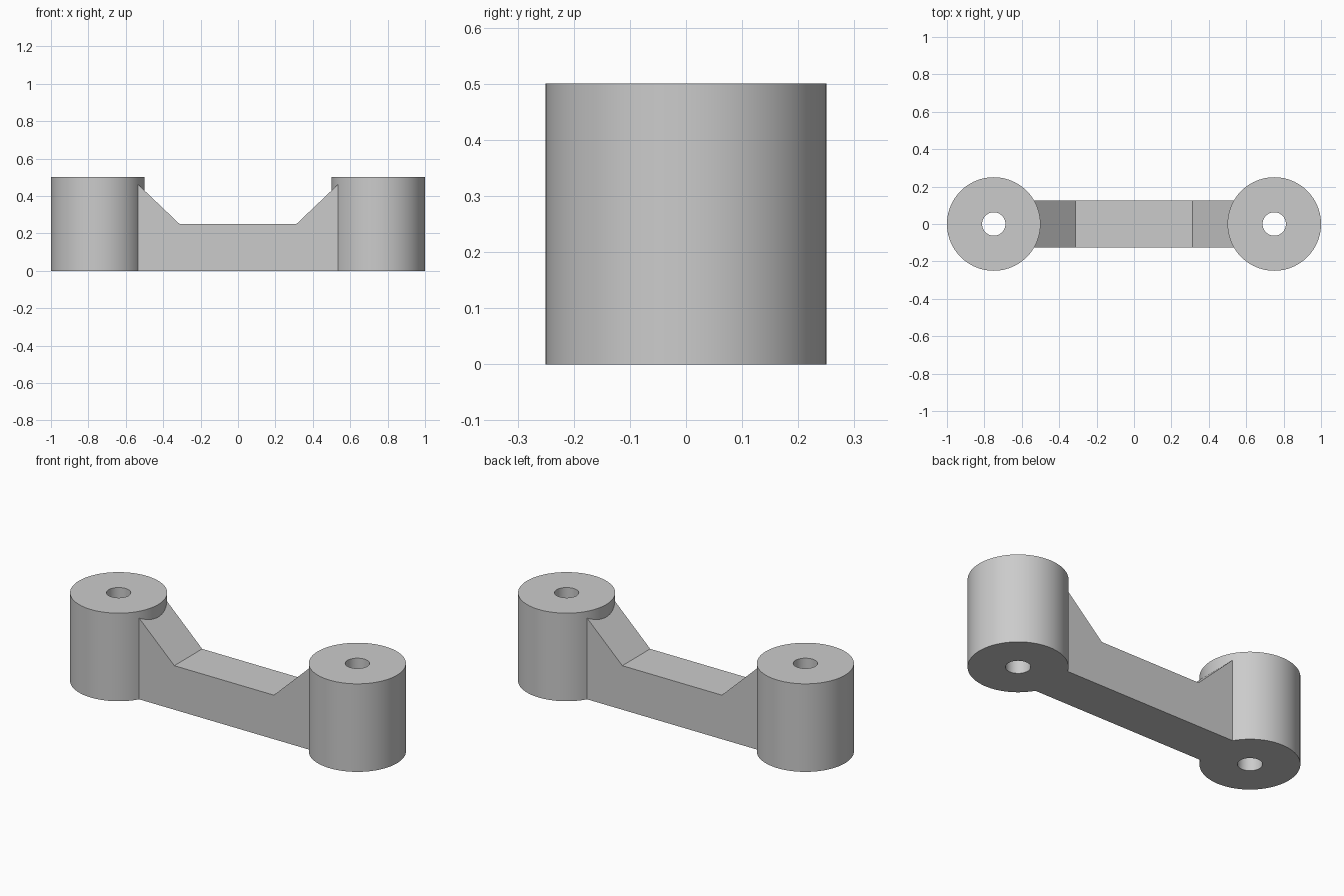
import bpy
import bmesh

if "Cube" in bpy.data.objects:
    bpy.data.objects.remove(bpy.data.objects["Cube"], do_unlink=True)

HEIGHT, BOSS_X, BOSS_R, BORE_R, HALF_WIDTH = 0.5, 0.75, 0.25, 0.0625, 0.125

grey = bpy.data.materials.new("light_grey")
grey.use_nodes = True
grey.diffuse_color = (0.6, 0.6, 0.6, 1)
grey.node_tree.nodes["Principled BSDF"].inputs["Base Color"].default_value = grey.diffuse_color


def cylinder(name, x, radius, overshoot=0.0):
    bpy.ops.mesh.primitive_cylinder_add(
        vertices=96, radius=radius, depth=HEIGHT + 2 * overshoot,
        location=(x, 0, HEIGHT / 2))
    obj = bpy.context.object
    obj.name = name
    obj.data.materials.append(grey)
    return obj


def combine(target, tool, operation):
    mod = target.modifiers.new(tool.name, 'BOOLEAN')
    mod.operation = operation
    mod.solver = 'EXACT'
    mod.object = tool
    bpy.context.view_layer.objects.active = target
    bpy.ops.object.modifier_apply(modifier=mod.name)
    bpy.data.objects.remove(tool, do_unlink=True)


# Connecting arm: side profile with ramps rising into each boss
half = [(0.3125, 0.25), (0.56, 0.486), (0.65, 0.486), (0.65, 0)]
profile = half + [(-x, z) for x, z in reversed(half)]
bm = bmesh.new()
face = bm.faces.new([bm.verts.new((x, -HALF_WIDTH, z)) for x, z in profile])
side = bmesh.ops.extrude_face_region(bm, geom=[face])["geom"]
bmesh.ops.translate(bm, vec=(0, 2 * HALF_WIDTH, 0),
                    verts=[v for v in side if isinstance(v, bmesh.types.BMVert)])
bmesh.ops.recalc_face_normals(bm, faces=bm.faces)
mesh = bpy.data.meshes.new("link_arm")
bm.to_mesh(mesh)
bm.free()
mesh.materials.append(grey)
arm = bpy.data.objects.new("link_arm", mesh)
bpy.context.collection.objects.link(arm)

# Round bosses joined at both ends, then bored through
for x in (-BOSS_X, BOSS_X):
    combine(arm, cylinder("boss", x, BOSS_R), 'UNION')
for x in (-BOSS_X, BOSS_X):
    combine(arm, cylinder("bore", x, BORE_R, 0.1), 'DIFFERENCE')

# Smooth round walls, crisp edges
bpy.ops.object.select_all(action='DESELECT')
arm.select_set(True)
bpy.context.view_layer.objects.active = arm
bpy.ops.object.shade_smooth_by_angle(angle=0.5)
